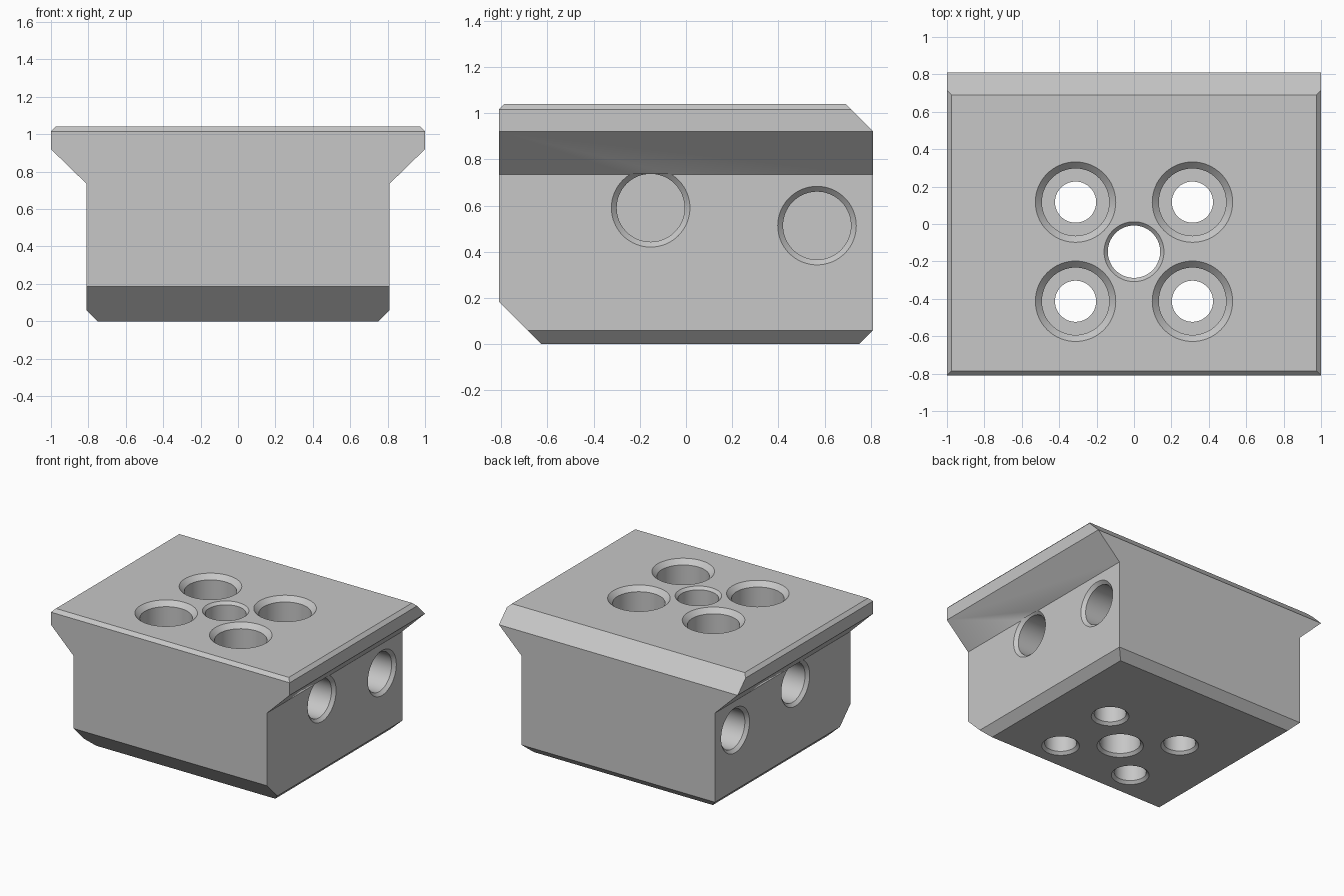
import bpy, bmesh, math
from mathutils import Matrix

cube = bpy.data.objects.get("Cube")
if cube:
    bpy.data.objects.remove(cube, do_unlink=True)

grey = bpy.data.materials.new("light grey")
grey.use_nodes = True
grey.diffuse_color = (0.57, 0.57, 0.57, 1)
grey.node_tree.nodes["Principled BSDF"].inputs["Base Color"].default_value = (0.57, 0.57, 0.57, 1)


def finish(name, bm):
    bmesh.ops.recalc_face_normals(bm, faces=bm.faces[:])
    mesh = bpy.data.meshes.new(name)
    bm.to_mesh(mesh)
    bm.free()
    mesh.materials.append(grey)
    obj = bpy.data.objects.new(name, mesh)
    bpy.context.collection.objects.link(obj)
    return obj


def extrude(name, points, offset):
    """Extrude a closed outline symmetrically along an axis."""
    bm = bmesh.new()
    face = bm.faces.new([bm.verts.new(p) for p in points])
    made = bmesh.ops.extrude_face_region(bm, geom=[face])["geom"]
    verts = [v for v in made if isinstance(v, bmesh.types.BMVert)]
    bmesh.ops.translate(bm, vec=offset, verts=verts)
    return finish(name, bm)


def lathe(name, stations, matrix, sides=64):
    """Turned solid from (height, radius) stations."""
    bm = bmesh.new()
    rings = []
    for z, r in stations:
        rings.append([bm.verts.new((r * math.cos(a), r * math.sin(a), z))
                      for a in (math.tau * i / sides for i in range(sides))])
    for low, high in zip(rings, rings[1:]):
        for i in range(sides):
            j = (i + 1) % sides
            bm.faces.new((low[i], low[j], high[j], high[i]))
    bm.faces.new(rings[0])
    bm.faces.new(rings[-1])
    bm.transform(matrix)
    return finish(name, bm)


def combine(target, tool, operation):
    mod = target.modifiers.new("cut", "BOOLEAN")
    mod.operation = operation
    mod.solver = "EXACT"
    mod.object = tool
    bpy.context.view_layer.objects.active = target
    bpy.ops.object.modifier_apply(modifier=mod.name)
    bpy.data.objects.remove(tool, do_unlink=True)


# Flanged block: front outline crossed with the side outline
TOP = 1.04
half = [(0.75, 0), (0.81, 0.06), (0.81, 0.735), (1, 0.92), (1, 1.015), (0.975, TOP)]
front = half + [(-x, z) for x, z in reversed(half)]
side = [(-0.625, 0), (0.75, 0), (0.81, 0.06), (0.81, 0.92), (0.69, TOP),
        (-0.785, TOP), (-0.81, 1.015), (-0.81, 0.185)]
block = extrude("mounting_block", [(x, -1, z) for x, z in front], (0, 2, 0))
combine(block, extrude("side_outline", [(-1.2, y, z) for y, z in side], (2.4, 0, 0)), "INTERSECT")

E = 0.002  # cutter overshoot
# Countersunk screw holes, stepped and chamfered at both ends
screw = [(-E, 0.13 + E), (0.02, 0.11), (0.49, 0.11), (0.49, 0.18),
         (TOP - 0.035, 0.18), (TOP + E, 0.215 + E)]
for x in (-0.3125, 0.3125):
    for y in (0.117, -0.413):
        combine(block, lathe("screw_hole", screw, Matrix.Translation((x, y, 0))), "DIFFERENCE")

# Central through hole
centre = [(-E, 0.16 + E), (0.02, 0.14), (TOP - 0.02, 0.14), (TOP + E, 0.16 + E)]
combine(block, lathe("centre_hole", centre, Matrix.Translation((0, -0.148, 0))), "DIFFERENCE")

# Blind round pockets in both sides
pocket = [(0.53, 0.147), (0.787, 0.147), (0.81 + E, 0.17 + E)]
for sign in (-1, 1):
    turn = Matrix.Rotation(sign * math.pi / 2, 4, "Y")
    for y, z in ((-0.153, 0.59), (0.567, 0.513)):
        combine(block, lathe("side_pocket", pocket, Matrix.Translation((0, y, z)) @ turn), "DIFFERENCE")

# Smooth bores, crisp edges
bpy.ops.object.select_all(action="DESELECT")
block.select_set(True)
bpy.context.view_layer.objects.active = block
bpy.ops.object.shade_smooth_by_angle(angle=math.radians(30))
